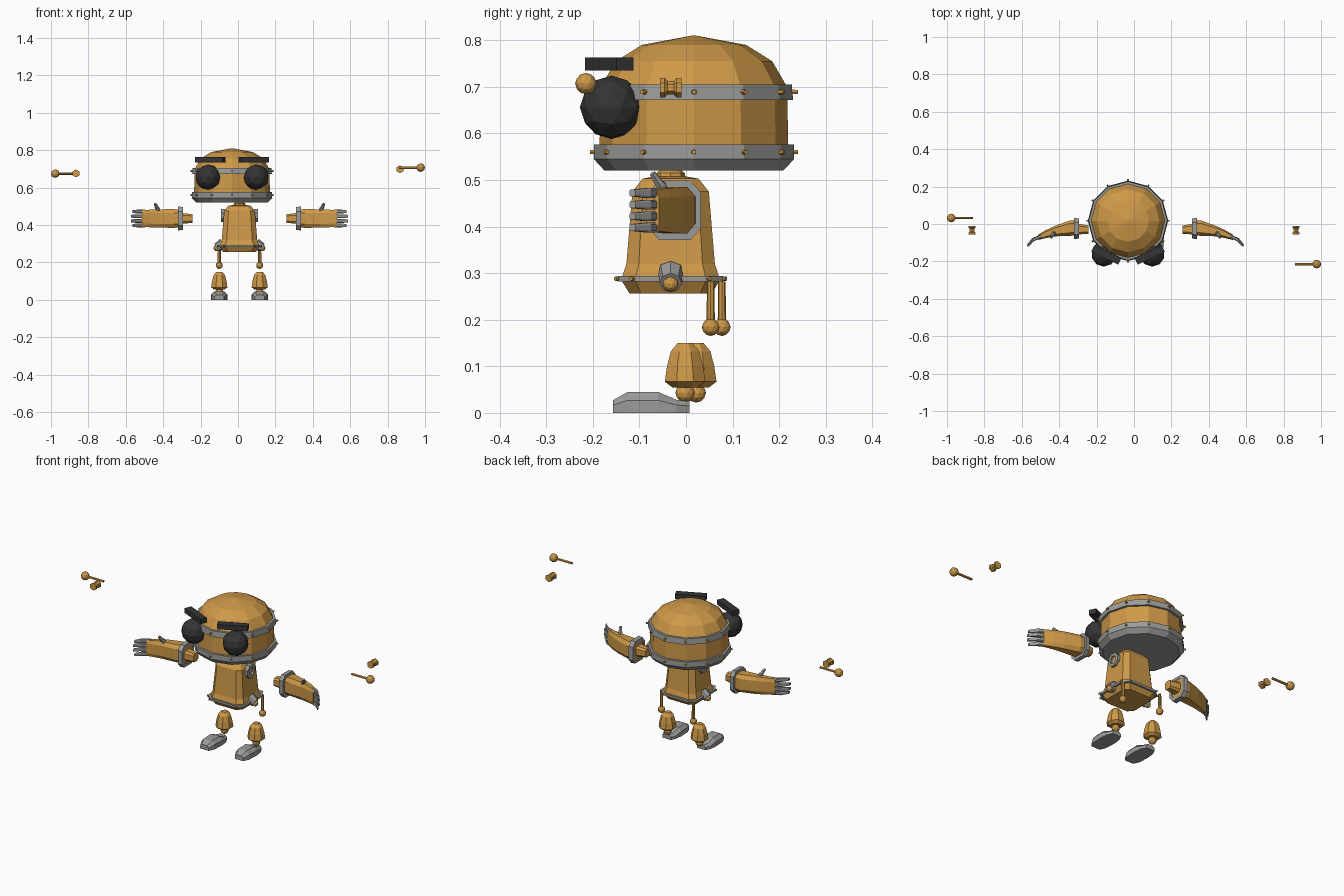
import bpy, bmesh
from math import sin, cos, pi, radians
from mathutils import Vector, Matrix

if "Cube" in bpy.data.objects:
    bpy.data.objects.remove(bpy.data.objects["Cube"])


def material(name, color):
    m = bpy.data.materials.new(name)
    m.use_nodes = True
    m.diffuse_color = (*color, 1)
    m.node_tree.nodes["Principled BSDF"].inputs["Base Color"].default_value = (*color, 1)
    return m


BRASS = material("brass orange", (0.62, 0.32, 0.065))
STEEL = material("steel grey", (0.33, 0.33, 0.32))
DARK = material("charcoal", (0.035, 0.035, 0.035))


def finish(name, bm, mat):
    bmesh.ops.recalc_face_normals(bm, faces=bm.faces)
    mesh = bpy.data.meshes.new(name)
    bm.to_mesh(mesh)
    bm.free()
    mesh.materials.append(mat)
    ob = bpy.data.objects.new(name, mesh)
    bpy.context.collection.objects.link(ob)
    return ob


def loft(name, rings, mat, closed=False):
    """Skin a series of point rings, capped at both ends or closed in a loop."""
    bm = bmesh.new()
    vs = [[bm.verts.new(p) for p in r] for r in rings]
    n = len(vs[0])
    pairs = list(zip(vs, vs[1:])) + ([(vs[-1], vs[0])] if closed else [])
    for a, b in pairs:
        for i in range(n):
            j = (i + 1) % n
            bm.faces.new((a[i], a[j], b[j], b[i]))
    if not closed:
        bm.faces.new(vs[0])
        bm.faces.new(vs[-1])
    return finish(name, bm, mat)


def lathe(name, center, profile, sides, mat, axis=(0, 0, 1), closed=False, turn=0.0):
    """Revolve (radius, height) pairs about an axis through center."""
    q = Vector((0, 0, 1)).rotation_difference(Vector(axis))
    rings = [[Vector(center) + q @ Vector((r * cos(turn + 2 * pi * i / sides),
                                           r * sin(turn + 2 * pi * i / sides), h))
              for i in range(sides)] for r, h in profile]
    return loft(name, rings, mat, closed)


def rod(name, a, b, r1, r2, mat, sides=6):
    a, b = Vector(a), Vector(b)
    return lathe(name, a, [(r1, 0), (r2, (b - a).length)], sides, mat, (b - a).normalized())


def ball(name, center, r, mat, detail=2):
    bm = bmesh.new()
    bmesh.ops.create_icosphere(bm, subdivisions=detail, radius=r,
                               matrix=Matrix.Translation(center))
    return finish(name, bm, mat)


def octagon(hw, hh, cut=0.72):
    """Rectangle with chamfered corners."""
    return [(hw, -hh * cut), (hw, hh * cut), (hw * cut, hh), (-hw * cut, hh),
            (-hw, hh * cut), (-hw, -hh * cut), (-hw * cut, -hh), (hw * cut, -hh)]


# Head: dome, two riveted bands
HX, HY = -0.032, 0.017
lathe("head_dome", (HX, HY, 0),
      [(0.203, 0.55), (0.2, 0.7), (0.168, 0.755), (0.112, 0.79), (0.004, 0.81)],
      12, BRASS)
lathe("head_base_band", (HX, HY, 0),
      [(0.192, 0.52), (0.215, 0.545), (0.215, 0.576), (0.2, 0.576)], 12, STEEL)
lathe("head_upper_band", (HX, HY, 0),
      [(0.195, 0.672), (0.213, 0.672), (0.21, 0.705), (0.192, 0.705)], 12, STEEL, closed=True)
for z in (0.56, 0.689):
    for i in range(12):
        d = Vector((cos(i * pi / 6), sin(i * pi / 6), 0))
        p = Vector((HX, HY, z)) + d * 0.208
        rod("head_rivet", p, p + d * 0.015, 0.006, 0.005, BRASS)

# Eyes and brows
for s in (-1, 1):
    ball("eye", (HX + s * 0.129, -0.16, 0.656), 0.068, DARK)
    bm = bmesh.new()
    bmesh.ops.create_cube(bm, size=1, matrix=Matrix.Translation((HX + s * 0.116, -0.165, 0.749))
                          @ Matrix.Rotation(s * radians(25), 4, 'Z')
                          @ Matrix.Diagonal((0.16, 0.04, 0.027, 1)))
    finish("brow", bm, DARK)

# Torso, neck and belt
BX, BY = 0.008, -0.033


def torso_ring(r, z):
    return [(BX + x, BY + y, z) for x, y in octagon(r, r)]


loft("torso", [torso_ring(r, z) for r, z in
               ((0.088, 0.256), (0.104, 0.282), (0.103, 0.295), (0.095, 0.32),
                (0.082, 0.475), (0.06, 0.503), (0.03, 0.508))], BRASS)
loft("belt", [torso_ring(r, z) for r, z in
              ((0.098, 0.282), (0.114, 0.282), (0.114, 0.294), (0.098, 0.294))],
     STEEL, closed=True)
lathe("neck", (BX, BY, 0), [(0.034, 0.495), (0.03, 0.515), (0.018, 0.525)], 8, BRASS)
for x, y in octagon(0.114, 0.114):
    d = Vector((x, y, 0)).normalized()
    p = Vector((BX + x, BY + y, 0.288))
    rod("belt_rivet", p - d * 0.006, p + d * 0.006, 0.005, 0.005, BRASS)

for s in (-1, 1):
    # Shoulder and hip sockets
    lathe("shoulder_socket", (BX + s * 0.075, BY, 0.45),
          [(0.022, 0), (0.038, 0), (0.038, 0.025), (0.022, 0.025)], 8, STEEL, (s, 0, 0),
          closed=True, turn=pi / 8)
    rod("shoulder_core", (BX + s * 0.07, BY, 0.45), (BX + s * 0.09, BY, 0.45),
        0.024, 0.024, BRASS, 8)
    rod("hip_socket", (BX + s * 0.088, BY, 0.3), (BX + s * 0.122, BY, 0.279),
        0.03, 0.024, STEEL, 8)
    ball("hip_ball", (BX + s * 0.122, BY, 0.277), 0.017, BRASS)

    # Upper leg rod, shin and foot
    ry = 0.053 if s > 0 else 0.077
    lx, ly = BX + s * 0.108, ry - 0.055
    rod("thigh_rod", (lx, ry, 0.282), (lx, ry, 0.19), 0.008, 0.009, BRASS, 8)
    ball("knee_ball", (lx, ry, 0.184), 0.019, BRASS)
    lathe("shin", (lx, ly, 0),
          [(0.03, 0.055), (0.047, 0.067), (0.042, 0.1), (0.033, 0.132), (0.017, 0.15)],
          8, BRASS, turn=pi / 8)
    ball("ankle_ball", (lx, ly, 0.043), 0.021, BRASS)
    loft("foot", [[(lx + x * w, y, z * t) for x, z in
                   ((-1, 0), (1, 0), (1, 0.6), (0.6, 1), (-0.6, 1), (-1, 0.6))]
                  for y, w, t in ((-0.157, 0.026, 0.027), (-0.125, 0.041, 0.045),
                                  (-0.06, 0.044, 0.045), (-0.02, 0.039, 0.028),
                                  (0.007, 0.026, 0.025))], STEEL)

    # Arm: stub, cuff and curved gauntlet
    def arm_ring(u, y, hy, hz, z=0.435, cut=0.6):
        return [(BX + s * u, y + a, z + b) for a, b in octagon(hy, hz, cut)]

    loft("arm_stub", [arm_ring(0.25, -0.03, 0.022, 0.023),
                      arm_ring(0.32, -0.027, 0.03, 0.03)], BRASS)
    loft("cuff", [arm_ring(u, -0.024, h, h * 1.14) for u, h in
                  ((0.303, 0.04), (0.303, 0.054), (0.328, 0.056), (0.328, 0.04))],
         STEEL, closed=True)
    loft("gauntlet", [arm_ring(0.305, -0.02, 0.042, 0.046), arm_ring(0.35, -0.022, 0.041, 0.05),
                      arm_ring(0.43, -0.038, 0.028, 0.049), arm_ring(0.48, -0.054, 0.021, 0.047),
                      arm_ring(0.522, -0.072, 0.014, 0.044)], BRASS)

    # Fingers and thumb, each a bent tapering bar
    for z, reach in ((0.472, 0.0), (0.447, 0.007), (0.422, 0.007), (0.398, 0.0)):
        loft("finger", [arm_ring(u, y, 0.009 * k, 0.0105 * k, z) for u, y, k in
                        ((0.505, -0.064, 1), (0.545 + reach, -0.084, 1),
                         (0.572 + reach, -0.115, 0.7))], STEEL)
    rod("thumb_base", (BX + s * 0.43, -0.045, 0.465), (BX + s * 0.44, -0.054, 0.492),
        0.013, 0.011, STEEL)
    rod("thumb_tip", (BX + s * 0.44, -0.054, 0.488), (BX + s * 0.451, -0.072, 0.514),
        0.011, 0.007, STEEL)

# Detached ball-ended pins and spools out at the sides
for s, y, z, sz in ((1, -0.215, 0.707, 0.698), (-1, 0.032, 0.675, 0.676)):
    ball("pin_ball", (s * 0.977, y, z), 0.023, BRASS)
    rod("pin_rod", (s * 0.96, y, z), (s * 0.862, y, z), 0.007, 0.007, BRASS)
    lathe("spool", (s * 0.866, -0.056, sz),
          [(0.021, 0), (0.021, 0.01), (0.015, 0.016), (0.015, 0.03), (0.021, 0.036),
           (0.021, 0.046)], 6, BRASS, (0, 1, 0), turn=pi / 6)
